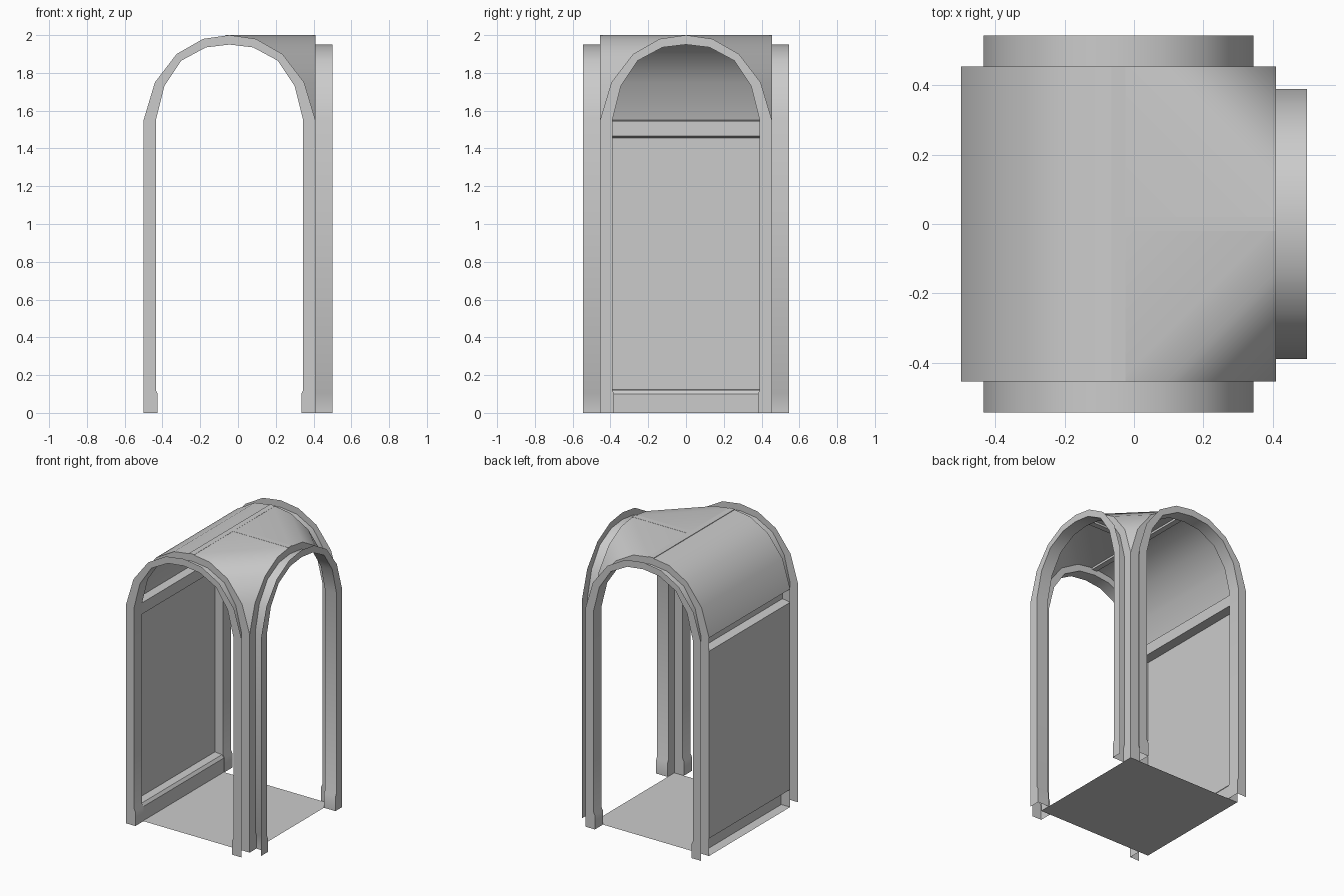
import bpy, bmesh, math
from mathutils import Matrix, Vector

if "Cube" in bpy.data.objects:
    bpy.data.objects.remove(bpy.data.objects["Cube"])

CX = -0.045          # corridor centre line in x
R = 0.455            # half width of the body
LIP = 0.545          # outer plane of the arches

# half profiles: (offset from centre, height)
OUTER = [(R, 0), (R, 1.55), (.395, 1.75), (.28, 1.9), (.14, 1.98), (0, 2)]
INNER = [(.38, 0), (.38, .10), (.39, .12), (.39, 1.55),
         (.345, 1.73), (.255, 1.865), (.125, 1.935), (0, 1.95)]


def full(half):
    return half + [(-u, z) for u, z in reversed(half[:-1])]


def make(name, faces, mat=Matrix(), smooth=None, flip=False):
    bm = bmesh.new()
    for f in faces:
        bm.faces.new([bm.verts.new(mat @ Vector(p)) for p in f])
    bmesh.ops.remove_doubles(bm, verts=bm.verts, dist=1e-4)
    bmesh.ops.dissolve_degenerate(bm, edges=bm.edges, dist=1e-5)
    bmesh.ops.recalc_face_normals(bm, faces=bm.faces)
    if flip:
        bmesh.ops.reverse_faces(bm, faces=bm.faces)
    me = bpy.data.meshes.new(name)
    bm.to_mesh(me)
    bm.free()
    ob = bpy.data.objects.new(name, me)
    bpy.context.collection.objects.link(ob)
    if smooth:
        bpy.ops.object.select_all(action='DESELECT')
        ob.select_set(True)
        bpy.context.view_layer.objects.active = ob
        bpy.ops.object.shade_smooth_by_angle(angle=math.radians(smooth))
    return ob


def loft(a, b):
    return [[a[i], a[i + 1], b[i + 1], b[i]] for i in range(len(a) - 1)]


# arches: two flat rings joined by the inner surface, open channel outside
def arch(name, degrees):
    mat = Matrix.Translation((CX, 0, 0)) @ Matrix.Rotation(math.radians(degrees), 4, 'Z')
    out, inn = full(OUTER), full(INNER)
    faces = []
    for d in (R, LIP):
        ring = out + inn[::-1]
        faces.append([(d, u, z) for u, z in ring])
    faces += loft([(R, u, z) for u, z in inn], [(LIP, u, z) for u, z in inn])
    make(name, faces, mat, smooth=30)


arch("front_arch", -90)
arch("right_arch", 0)
arch("back_arch", 90)

# left wall: baseboard, recessed panel and beam as one sheet profile
wall = [(.385, 0), (.385, .10), (.40, .12), (R, .125), (R, 1.455),
        (.395, 1.465), (.395, 1.545), (R, 1.55)]
make("left_wall", loft([(CX - u, -R, z) for u, z in wall],
                       [(CX - u, R, z) for u, z in wall]), smooth=30)

# left half of the barrel vault
crown = OUTER[1:]
make("left_vault", loft([(CX - u, -R, z) for u, z in crown],
                        [(CX - u, R, z) for u, z in crown]), smooth=40)

# sails spanning from the side arches to the right arch
for name, s in (("front_sail_vault", -1), ("back_sail_vault", 1)):
    a = [(CX + u, s * R, z) for u, z in crown]
    b = [(CX + R, s * u, z) for u, z in crown]
    faces = []
    for q in loft(a, b):
        pts = [p for i, p in enumerate(q)
               if (Vector(p) - Vector(q[i - 1])).length > 1e-4]
        faces.append(pts)
    faces.append([a[-1], b[-1], (CX, 0, 2)])
    make(name, faces, smooth=40)


# thin ridge ribs on the crown
def rib(name, x0, x1, y0, y1):
    bpy.ops.mesh.primitive_cube_add(size=1, location=((x0 + x1) / 2, (y0 + y1) / 2, 1.993))
    ob = bpy.context.object
    ob.name = name
    ob.scale = (x1 - x0, y1 - y0, .016)


rib("long_ridge_rib", CX - .02, CX + .02, -R, R)
rib("branch_ridge_rib", CX + .02, CX + R, -.02, .02)

# floor
make("floor", [[(CX - R, -R, 0), (CX + R, -R, 0), (CX + R, R, 0), (CX - R, R, 0)]])
